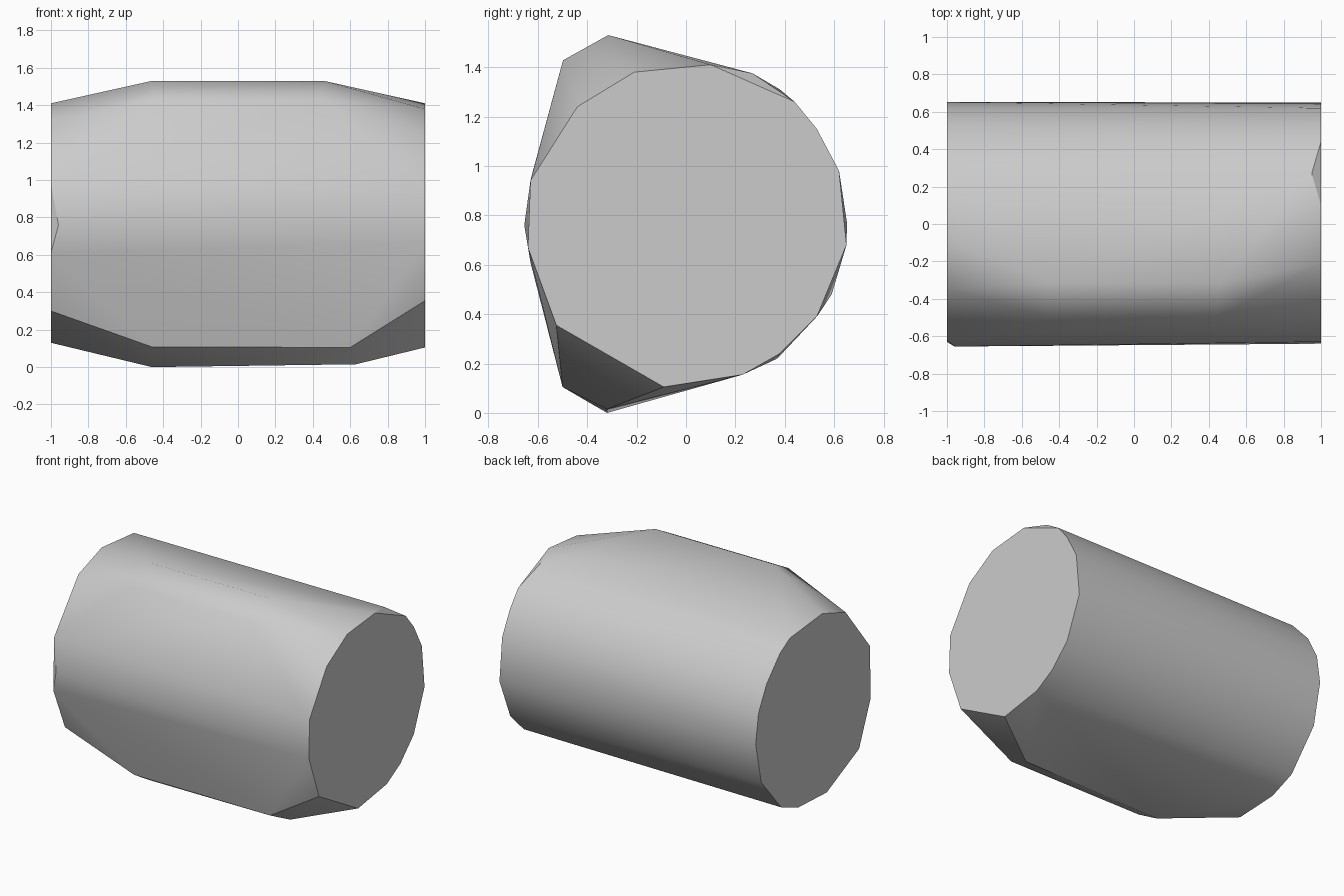
import bpy, bmesh, math

cube = bpy.data.objects.get("Cube")
if cube:
    bpy.data.objects.remove(cube, do_unlink=True)

# Single grey colour
grey = bpy.data.materials.new("light_grey")
grey.use_nodes = True
colour = (0.6, 0.6, 0.6, 1)
grey.diffuse_color = colour
grey.node_tree.nodes["Principled BSDF"].inputs["Base Color"].default_value = colour

# End outlines as (y, z), and the raised corners between them as (x, y, z)
plus_end = [(-.21, 1.38), (.1, 1.41), (.44, 1.26), (.53, 1.15), (.62, .98),
            (.65, .68), (.53, .39), (.38, .24), (.23, .155), (-.09, .105),
            (-.525, .355), (-.64, .67), (-.63, .94), (-.44, 1.24)]
minus_end = [(-.35, 1.32), (-.09, 1.41), (.27, 1.375), (.38, 1.31), (.53, 1.15),
             (.62, .98), (.652, .77), (.59, .48), (.37, .22), (.18, .145),
             (-.14, .13), (-.5, .3), (-.63, .61), (-.62, .98)]
corners = [(-.46, -.32, 0), (.63, -.32, .015), (-.46, -.5, .108), (.6, -.5, .105),
           (-.96, -.655, .76), (.95, .27, 1.375)]
for side in (-1, 1):
    corners += [(side * .46, -.315, 1.53), (side * .45, -.498, 1.428)]

# Barrel body: tight skin around the ends and the corners
bm = bmesh.new()
for x, outline in ((1, plus_end), (-1, minus_end)):
    for y, z in outline:
        bm.verts.new((x, y, z))
for point in corners:
    bm.verts.new(point)
hull = bmesh.ops.convex_hull(bm, input=bm.verts[:])
loose = [v for v in bm.verts if not v.link_faces]
bmesh.ops.delete(bm, geom=loose, context='VERTS')
bmesh.ops.dissolve_limit(bm, angle_limit=math.radians(.5), verts=bm.verts[:], edges=bm.edges[:])
bmesh.ops.recalc_face_normals(bm, faces=bm.faces[:])
mesh = bpy.data.meshes.new("barrel_body")
bm.to_mesh(mesh)
bm.free()
mesh.materials.append(grey)
body = bpy.data.objects.new("barrel_body", mesh)
bpy.context.collection.objects.link(body)

# Smooth sides with crisp ends
bpy.ops.object.select_all(action='DESELECT')
body.select_set(True)
bpy.context.view_layer.objects.active = body
bpy.ops.object.shade_smooth_by_angle(angle=math.radians(30))
